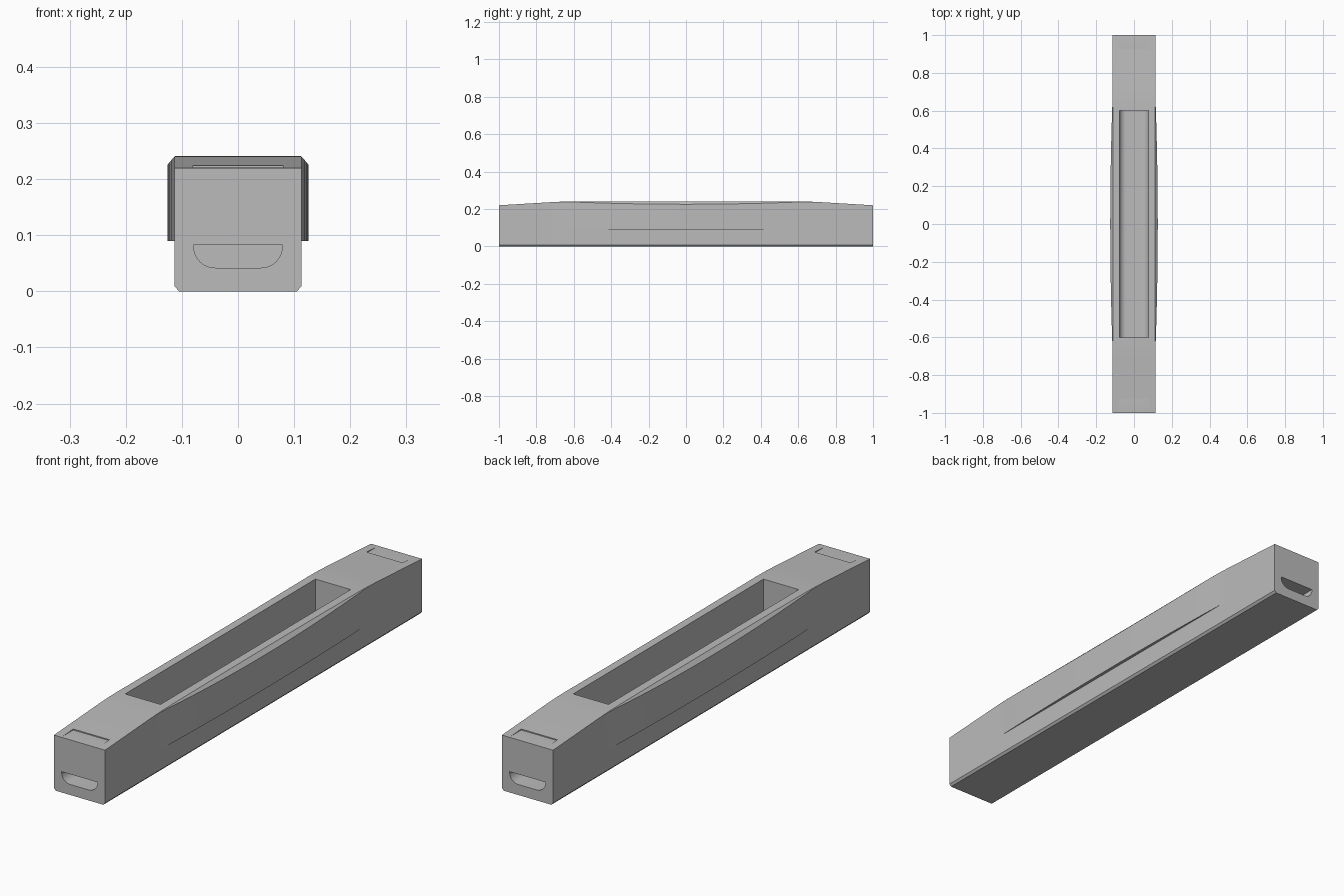
import bpy, bmesh, math

cube = bpy.data.objects.get("Cube")
if cube:
    bpy.data.objects.remove(cube)

grey = bpy.data.materials.new("plain grey")
grey.use_nodes = True
grey.diffuse_color = (0.5, 0.5, 0.5, 1)
grey.node_tree.nodes["Principled BSDF"].inputs["Base Color"].default_value = grey.diffuse_color

HALF_W = 0.113
BULGE_END = 0.68


def loft(name, sections):
    """Skin closed rings of points and cap both ends."""
    bm = bmesh.new()
    rings = [[bm.verts.new(p) for p in s] for s in sections]
    n = len(rings[0])
    for a, b in zip(rings, rings[1:]):
        for i in range(n):
            j = (i + 1) % n
            bm.faces.new((a[i], a[j], b[j], b[i]))
    bm.faces.new(rings[0][::-1])
    bm.faces.new(rings[-1])
    bmesh.ops.remove_doubles(bm, verts=bm.verts, dist=1e-5)
    bmesh.ops.recalc_face_normals(bm, faces=bm.faces)
    mesh = bpy.data.meshes.new(name)
    bm.to_mesh(mesh)
    bm.free()
    mesh.materials.append(grey)
    obj = bpy.data.objects.new(name, mesh)
    bpy.context.collection.objects.link(obj)
    return obj


def top_height(y):
    """Flat middle, a soft bend, then straight slopes to both ends."""
    y = abs(y)
    if y > 0.72:
        return 0.22 + 0.06 * (1 - y)
    return 0.241 - 0.214 * max(0, y - 0.58) ** 2


def body_section(y):
    b = max(0, 1 - (y / BULGE_END) ** 2)
    top = top_height(y)
    side = [(HALF_W - 0.008, 0), (HALF_W, 0.009), (HALF_W, 0.09),
            (HALF_W + 0.0128 * b, 0.09),
            (HALF_W + 0.0128 * b, top - 0.0155 * b),
            (HALF_W - 0.003 * b, top)]
    outline = side + [(-x, z) for x, z in reversed(side)]
    return [(x, y, z) for x, z in outline]


def trough(name, half, floor, top, radius, y0, y1):
    """Cutter with a flat top and rounded lower corners."""
    arc = [math.radians(90 * i / 10) for i in range(11)]
    right = [(half - radius + radius * math.sin(a), floor + radius - radius * math.cos(a))
             for a in arc] + [(half, top)]
    outline = right + [(-x, z) for x, z in reversed(right)]
    return loft(name, [[(x, y, z) for x, z in outline] for y in (y0, y1)])


# Body with bulged, chamfered sides
half_stations = [0.08 * i for i in range(1, 8)] + [0.6, 0.62, 0.65, BULGE_END, 0.72, 1]
stations = [-y for y in reversed(half_stations)] + [0] + half_stations
body = loft("body", [body_section(y) for y in stations])

# Long open trough, end grips and shallow end flats
cutters = [trough("trough_cutter", 0.078, 0.042, 0.3, 0.035, -0.6, 0.6)]
for s, end in ((-1, "front"), (1, "back")):
    cutters.append(trough(end + "_grip_cutter", 0.079, 0.042, 0.083, 0.038, s * 0.8, s * 1.1))
    cutters.append(loft(end + "_flat_cutter", [
        [(-0.08, y, 0.2203), (0.08, y, 0.2203), (0.08, y, 0.3), (-0.08, y, 0.3)]
        for y in (s * 0.925, s * 1.1)]))

for cutter in cutters:
    cutter.hide_render = True
    cutter.hide_viewport = True
    mod = body.modifiers.new(cutter.name, 'BOOLEAN')
    mod.operation = 'DIFFERENCE'
    mod.solver = 'EXACT'
    mod.object = cutter

# Bake the cuts and remove the helpers
bpy.context.view_layer.update()
result = bpy.data.meshes.new_from_object(body.evaluated_get(bpy.context.evaluated_depsgraph_get()))
body.modifiers.clear()
body.data = result
for cutter in cutters:
    bpy.data.objects.remove(cutter)

bpy.ops.object.select_all(action='DESELECT')
body.select_set(True)
bpy.context.view_layer.objects.active = body
bpy.ops.object.shade_smooth_by_angle(angle=math.radians(25))
